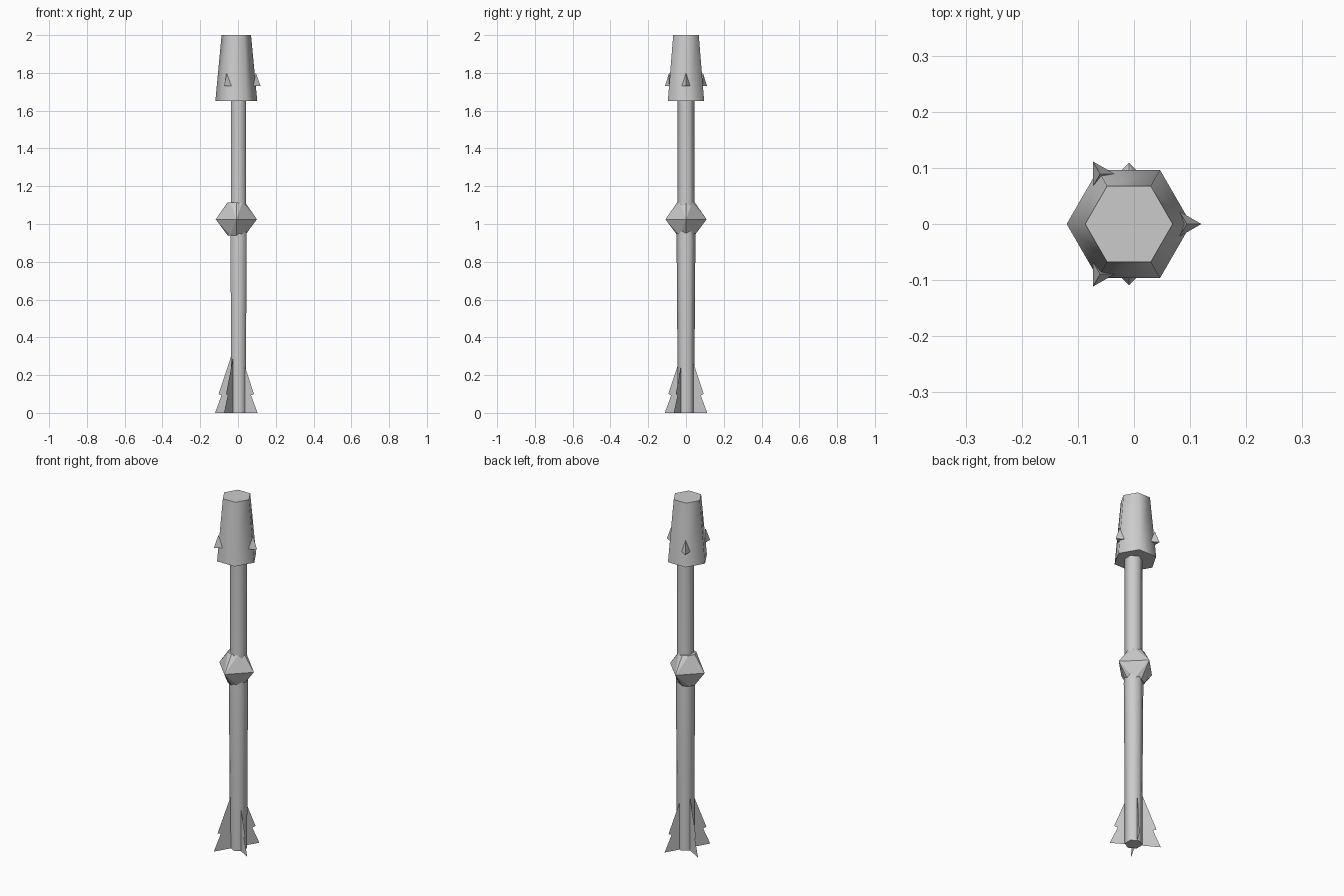
import bpy, bmesh
from math import sin, cos, pi, radians

if "Cube" in bpy.data.objects:
    bpy.data.objects.remove(bpy.data.objects["Cube"])

AXIS_X = -0.009


def make_object(name, bm):
    bmesh.ops.recalc_face_normals(bm, faces=bm.faces)
    mesh = bpy.data.meshes.new(name)
    bm.to_mesh(mesh)
    bm.free()
    ob = bpy.data.objects.new(name, mesh)
    bpy.context.collection.objects.link(ob)
    return ob


def lathe(name, rings, sides, x=AXIS_X, y=0.0, turn=0.0, smooth=False):
    """Stack of polygon rings (radius, z) joined by quads and capped."""
    bm = bmesh.new()
    loops = [[bm.verts.new((x + r * cos(turn + 2 * pi * i / sides),
                            y + r * sin(turn + 2 * pi * i / sides), z))
              for i in range(sides)] for r, z in rings]
    for a, b in zip(loops, loops[1:]):
        for i in range(sides):
            j = (i + 1) % sides
            bm.faces.new((a[i], a[j], b[j], b[i]))
    bm.faces.new(loops[0])
    bm.faces.new(loops[-1])
    bmesh.ops.remove_doubles(bm, verts=bm.verts, dist=0.0001)
    ob = make_object(name, bm)
    if smooth:
        bpy.ops.object.select_all(action='DESELECT')
        ob.select_set(True)
        bpy.context.view_layer.objects.active = ob
        bpy.ops.object.shade_smooth_by_angle(angle=radians(65))
    return ob


# Hexagonal shaft, slightly swollen below the knob
lathe("shaft", [(0.045, 0), (0.046, 0.4), (0.05, 0.93), (0.045, 1.02), (0.045, 1.66)],
      6, x=0.003, turn=pi / 2, smooth=True)

# Tapered hexagonal head
lathe("head", [(0.111, 1.65), (0.078, 2.0)], 6, smooth=True)

# Three small pyramid spikes on the head corners
for k in range(3):
    a = k * 2 * pi / 3
    lathe(f"head_spike_{k + 1}", [(0.026, 1.73), (0.00001, 1.80)], 3,
          x=AXIS_X + 0.103 * cos(a), y=0.103 * sin(a), turn=a)

# Faceted knob with four points around the middle of the shaft
bm = bmesh.new()
for k in range(4):
    a = k * pi / 2
    bm.verts.new((AXIS_X + 0.109 * cos(a), 0.109 * sin(a), 1.025))
for z in (0.94, 1.115):
    for k in range(8):
        a = k * pi / 4
        bm.verts.new((AXIS_X + 0.046 * cos(a), 0.046 * sin(a), z))
bmesh.ops.convex_hull(bm, input=bm.verts)
make_object("knob", bm)

# Four flat notched fins at the foot
profile = [(0.0, 0.0), (0.13, 0.0), (0.09, 0.093), (0.108, 0.10), (0.03, 0.305), (0.0, 0.305)]
for k in range(4):
    a = radians(60 + 90 * k)
    bm = bmesh.new()
    bm.faces.new([bm.verts.new((AXIS_X + r * cos(a), r * sin(a), z)) for r, z in profile])
    make_object(f"fin_{k + 1}", bm)
